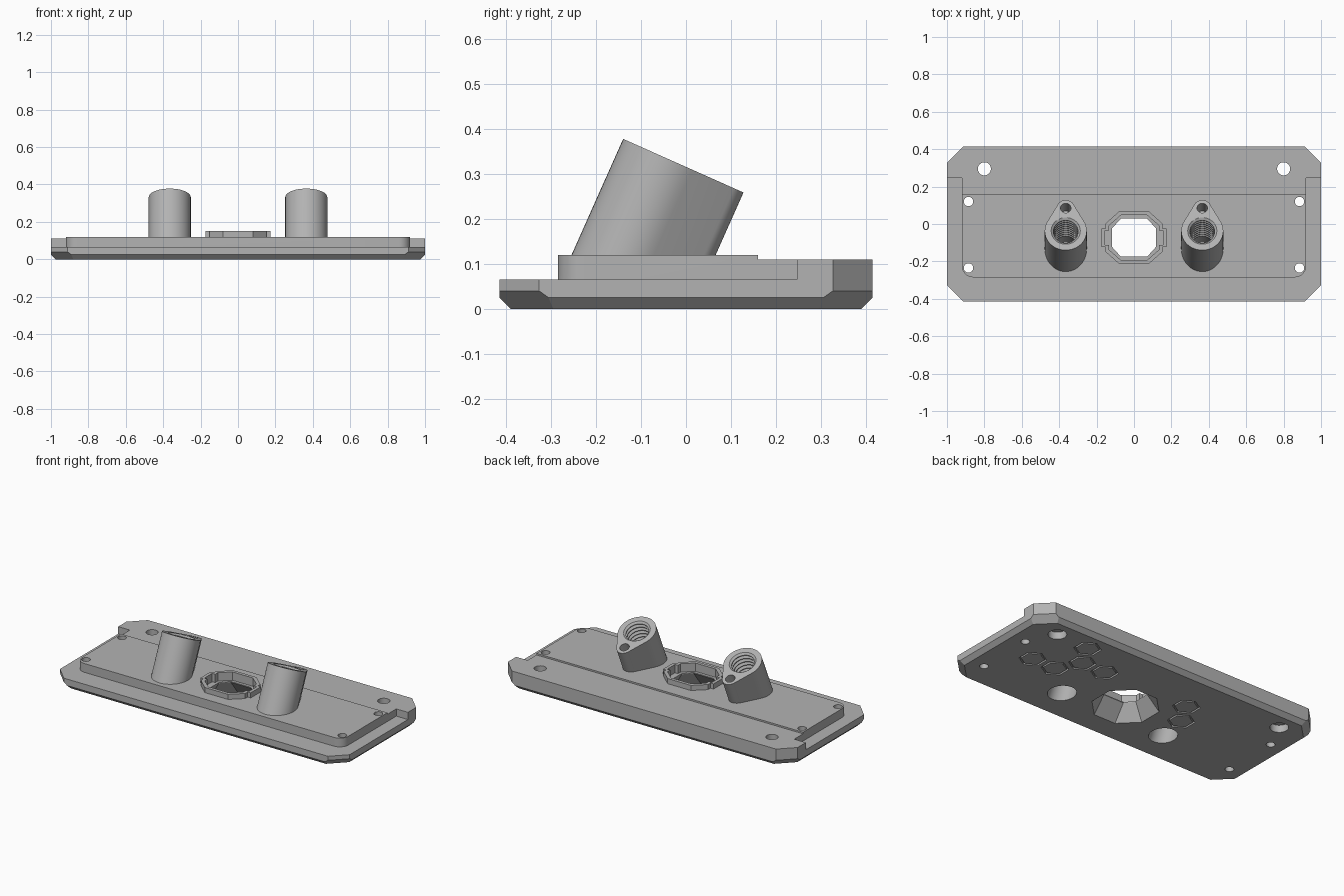
import bpy, bmesh, math
from mathutils import Matrix, Vector

cube = bpy.data.objects.get("Cube")
if cube:
    bpy.data.objects.remove(cube, do_unlink=True)

grey = bpy.data.materials.new("mid_grey")
grey.use_nodes = True
COLOUR = (0.45, 0.45, 0.45, 1)
grey.diffuse_color = COLOUR
grey.node_tree.nodes["Principled BSDF"].inputs["Base Color"].default_value = COLOUR


def make(name, bm, matrix=None):
    if matrix:
        bm.transform(matrix)
    bmesh.ops.recalc_face_normals(bm, faces=bm.faces[:])
    mesh = bpy.data.meshes.new(name)
    bm.to_mesh(mesh)
    bm.free()
    mesh.materials.append(grey)
    obj = bpy.data.objects.new(name, mesh)
    bpy.context.collection.objects.link(obj)
    return obj


def loft(rings):
    """Closed solid through equal-length rings of 3D points."""
    bm = bmesh.new()
    loops = [[bm.verts.new(p) for p in ring] for ring in rings]
    n = len(loops[0])
    for a, b in zip(loops, loops[1:]):
        for i in range(n):
            j = (i + 1) % n
            bm.faces.new((a[i], a[j], b[j], b[i]))
    bm.faces.new(loops[0][::-1])
    bm.faces.new(loops[-1])
    return bm


def prism(pts, z0, z1):
    return loft([[(x, y, z) for x, y in pts] for z in (z0, z1)])


def rect(x0, x1, y0, y1):
    return [(x0, y0), (x1, y0), (x1, y1), (x0, y1)]


def ngon(r, n, x=0, y=0, turn=0):
    return [(x + r * math.cos(turn + math.tau * i / n),
             y + r * math.sin(turn + math.tau * i / n)) for i in range(n)]


def mirrored(quarter, cy):
    """Outline from one quarter, mirrored both ways and set at y = cy."""
    pts = {(sx * x, sy * y) for x, y in quarter for sx in (1, -1) for sy in (1, -1)}
    return [(x, y + cy) for x, y in sorted(pts, key=lambda p: math.atan2(p[1], p[0]))]


def slice_off(bm, co, normal):
    geom = bm.verts[:] + bm.edges[:] + bm.faces[:]
    cut = bmesh.ops.bisect_plane(bm, geom=geom, plane_co=co, plane_no=normal,
                                 clear_outer=True)["geom_cut"]
    edges = [e for e in cut if isinstance(e, bmesh.types.BMEdge)]
    bmesh.ops.holes_fill(bm, edges=edges, sides=0)


def combine(target, tool, operation="DIFFERENCE"):
    tool.hide_render = True
    mod = target.modifiers.new("combine", "BOOLEAN")
    mod.operation, mod.object, mod.solver = operation, tool, "EXACT"
    bpy.context.view_layer.objects.active = target
    bpy.ops.object.modifier_apply(modifier=mod.name)
    bpy.data.objects.remove(tool, do_unlink=True)


HALF_Y, LOW, BACK, TOP = 0.415, 0.065, 0.11, 0.12
HOLE_Y = -0.073
TUBE_X = 0.365
TILT = math.radians(-24)

# Base slab with clipped corners and a chamfered underside
bm = prism(rect(-1, 1, -HALF_Y, HALF_Y), 0, BACK)
for sx in (1, -1):
    slice_off(bm, (sx * 0.975, 0, 0), (sx, 0, -1))
    slice_off(bm, (0, sx * (HALF_Y - 0.025), 0), (0, sx, -1))
    for sy in (1, -1):
        flat = Vector((sx, sy, 0)).normalized()
        corner = Vector((sx, sy * (HALF_Y - 0.088), 0))
        slice_off(bm, corner, flat)
        slice_off(bm, corner - flat * 0.04, flat - Vector((0, 0, 1)))
plate = make("base_plate", bm)
combine(plate, make("front_step", prism(rect(-2, 2, -1, 0.247), LOW, 1)))

# Raised deck, rounded at its front corners
R = 0.06
arc = [math.pi / 2 * i / 8 for i in range(9)]
right = [(0.92 - R + R * math.sin(a), -0.285 + R - R * math.cos(a)) for a in arc]
front = [(-x, y) for x, y in reversed(right)] + right
for back_y, height, label in ((0.26, BACK, "deck_back"), (0.16, TOP, "deck")):
    outline = front + [(0.92, back_y), (-0.92, back_y)]
    combine(plate, make(label, prism(outline, 0.04, height)), "UNION")

# Mounting holes: four deck corners, and two counterbored at the back
for sx in (1, -1):
    for x, y, r, top in ((0.885, 0.12, 0.025, 1), (0.885, -0.235, 0.025, 1),
                         (0.8, 0.295, 0.035, 1), (0.8, 0.295, 0.052, 0.045)):
        combine(plate, make("hole", prism(ngon(r, 32, sx * x, y), -1, top)))

# Central opening: funnel below, tabbed recess and collar above
wide = [(0.18, 0.075), (0.075, 0.18)]
narrow = [(0.117, 0.05), (0.07, 0.102)]
funnel = [[(x, y, z) for x, y in mirrored(q, HOLE_Y)]
          for q, z in ((wide, -0.001), (narrow, 0.095), (narrow, 1))]
combine(plate, make("funnel", loft(funnel)))
collar_outer = [(0.174, 0.05), (0.153, 0.05), (0.153, 0.075), (0.08, 0.14)]
collar_inner = [(0.154, 0.038), (0.133, 0.038), (0.133, 0.065), (0.07, 0.12)]
recess = mirrored(collar_inner, HOLE_Y)
combine(plate, make("recess", prism(recess, 0.1, 1)))
collar = make("centre_collar", prism(mirrored(collar_outer, HOLE_Y), TOP, 0.152))
combine(collar, make("recess", prism(recess, 0, 1)))

# Hexagonal grooves on the underside
for x, y in ((0.57, 0.28), (0.73, 0), (0.57, 0), (0.49, 0.14),
             (0.33, 0.14), (-0.26, 0.14), (-0.34, 0)):
    ring = make("groove", prism(ngon(0.078, 6, x, y, math.pi / 6), -0.01, 0.01))
    combine(ring, make("core", prism(ngon(0.066, 6, x, y, math.pi / 6), -1, 1)))
    combine(plate, ring)

# Teardrop section: a large circle blended into a small lug
R1, R2, GAP = 0.1125, 0.047, 0.1335
spread = math.acos((R1 - R2) / GAP)
teardrop = []
for r, cy, a0, a1 in ((R1, 0, spread, math.tau - spread), (R2, GAP, -spread, spread)):
    for i in range(33):
        a = a0 + (a1 - a0) * i / 32
        teardrop.append((-r * math.sin(a), cy + r * math.cos(a)))


# Threaded bore, plain towards its lower end
def bore():
    steps = [(0.078, 0.1), (0.078, 0)]
    for i in range(9):
        z = -0.026 * i
        steps += [(0.066, z - 0.010), (0.066, z - 0.014), (0.078, z - 0.024)]
    steps.append((0.078, -0.6))
    return loft([[(x, y, z) for x, y in ngon(r, 40)] for r, z in steps])


# Slanted tubes standing on the deck
for side, sx in (("left", 1), ("right", -1)):
    place = Matrix.Translation((sx * TUBE_X, -0.037, 0.332)) @ Matrix.Rotation(TILT, 4, "X")
    bm = prism(teardrop, -0.5, 0)
    bm.transform(place)
    slice_off(bm, (0, 0, TOP), (0, 0, -1))
    tube = make(side + "_slanted_tube", bm)
    combine(tube, make("bore", bore(), place))
    combine(tube, make("lug_hole", prism(ngon(0.028, 24, 0, GAP), -0.1, 0.1), place))
    combine(plate, make("bore", bore(), place))
    tube.select_set(True)

# Smooth round walls, keep edges sharp
plate.select_set(True)
collar.select_set(True)
bpy.context.view_layer.objects.active = plate
bpy.ops.object.shade_smooth_by_angle(angle=math.radians(25))
